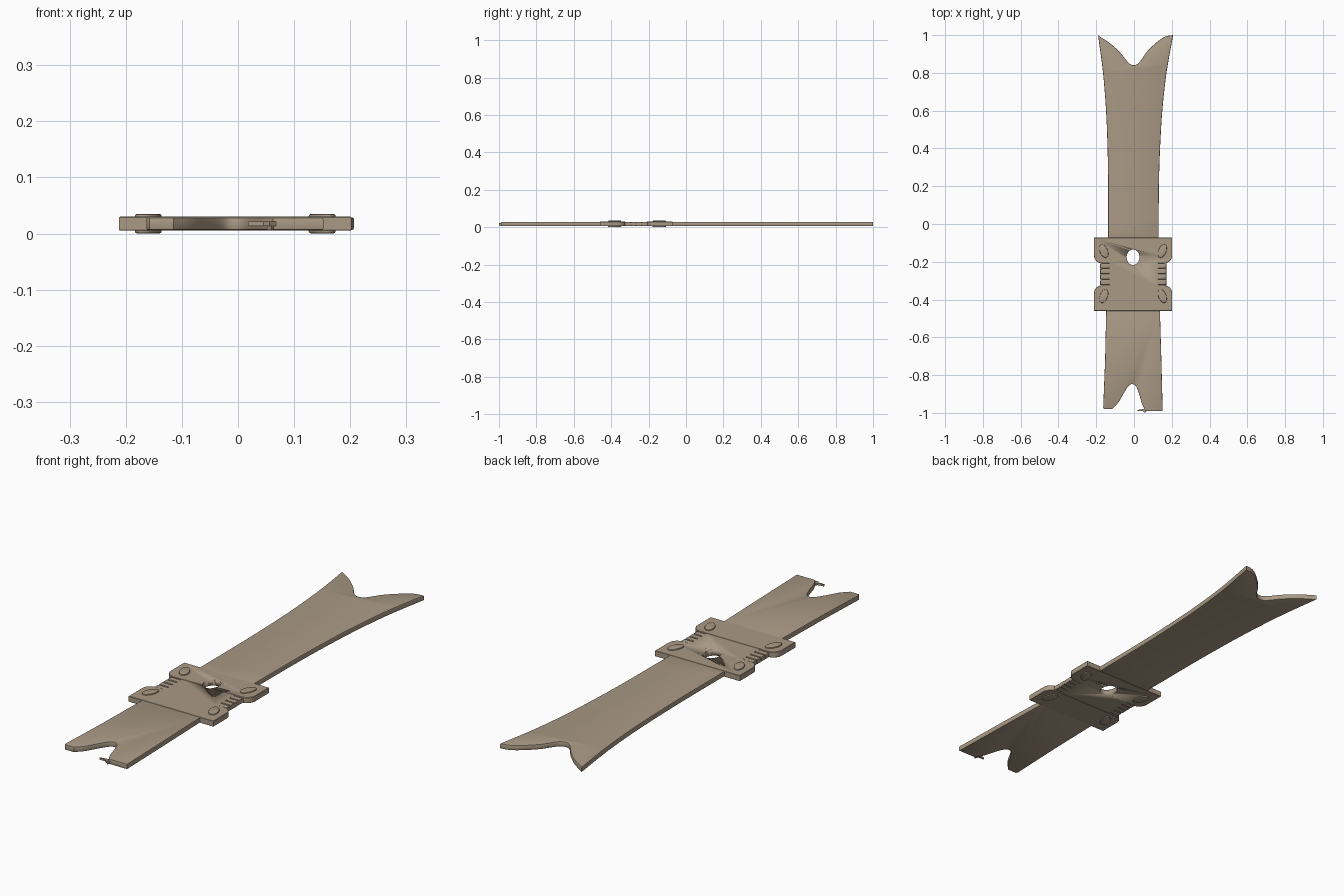
import bpy, bmesh, math
from mathutils import Vector

if "Cube" in bpy.data.objects:
    bpy.data.objects.remove(bpy.data.objects["Cube"])

tan = bpy.data.materials.new("weathered tan")
tan.diffuse_color = (0.40, 0.32, 0.235, 1)
tan.use_nodes = True
tan.node_tree.nodes["Principled BSDF"].inputs["Base Color"].default_value = tan.diffuse_color
MID = 0.0175  # height of the middle plane


def smooth_line(pts, n=5):
    """Catmull-Rom curve through the points."""
    p = [Vector(q) for q in pts]
    p = [2 * p[0] - p[1]] + p + [2 * p[-1] - p[-2]]
    out = []
    for a, b, c, d in zip(p, p[1:], p[2:], p[3:]):
        for i in range(n):
            t = i / n
            out.append(0.5 * (2 * b + (c - a) * t + (2 * a - 5 * b + 4 * c - d) * t * t
                              + (3 * b - a - 3 * c + d) * t ** 3))
    return out + [p[-2]]


def slab(name, outline, half, bevel=0.0, segs=2, mid=MID):
    """Flat plate from an outline, rims rounded on both sides."""
    bm = bmesh.new()
    f = bm.faces.new([bm.verts.new((x, y, mid - half)) for x, y in outline])
    ext = bmesh.ops.extrude_face_region(bm, geom=[f])
    top = [v for v in ext["geom"] if isinstance(v, bmesh.types.BMVert)]
    bmesh.ops.translate(bm, verts=top, vec=(0, 0, 2 * half))
    bmesh.ops.recalc_face_normals(bm, faces=bm.faces)
    if bevel:
        rims = [e for e in bm.edges if abs(e.verts[0].co.z - e.verts[1].co.z) < 1e-6]
        bmesh.ops.bevel(bm, geom=rims, offset=bevel, segments=segs, profile=0.5, affect='EDGES')
    me = bpy.data.meshes.new(name)
    bm.to_mesh(me)
    bm.free()
    me.materials.append(tan)
    ob = bpy.data.objects.new(name, me)
    bpy.context.collection.objects.link(ob)
    bpy.ops.object.select_all(action='DESELECT')
    ob.select_set(True)
    bpy.context.view_layer.objects.active = ob
    bpy.ops.object.shade_smooth_by_angle(angle=math.radians(35))
    return ob


def ellipse(cx, cy, rx, ry, tilt=0.0, n=24):
    c, s = math.cos(tilt), math.sin(tilt)
    pts = [(rx * math.cos(2 * math.pi * i / n), ry * math.sin(2 * math.pi * i / n)) for i in range(n)]
    return [(cx + c * x - s * y, cy + s * x + c * y) for x, y in pts]


# upper blade with flared swallowtail
left = smooth_line([(-.137, -.085), (-.137, .2), (-.14, .4), (-.148, .6), (-.164, .8), (-.19, .998)])
notch = smooth_line([(-.19, .998), (-.125, .955), (-.073, .907), (-.035, .86), (-.013, .843), (.01, .843),
                     (.032, .86), (.068, .912), (.12, .962), (.165, .992), (.207, 1.0)], 4)
right = smooth_line([(.207, 1.0), (.172, .8), (.15, .6), (.138, .4), (.132, .2), (.13, -.085)])
slab("upper_blade", left + notch[1:] + right[1:], 0.0115, 0.004)

# lower blade with uneven notch
notch = smooth_line([(-.115, -.98), (-.083, -.945), (-.052, -.892), (-.028, -.857), (-.01, -.848), (.01, -.858),
                     (.027, -.90), (.043, -.953), (.062, -.99)], 4)
side = [(.152, -.99), (.145, -.72), (.137, -.45), (-.147, -.45), (-.153, -.72), (-.163, -.972), (-.158, -.98)]
slab("lower_blade", notch + side, 0.0115, 0.003)

# torn splinter at the foot of the lower blade
slab("splinter", [(.018, -.985), (.06, -.978), (.068, -.99), (.056, -1.0), (.045, -.99), (.018, -.99)], 0.004)
slab("splinter_tip", [(.052, -.985), (.066, -.985), (.06, -.997)], 0.006, mid=0.012)


# collar: two crossbars with rounded inner corners
def bar(name, outer, inner):
    d = 1 if outer > inner else -1
    r, pts = 0.042, [(-.212, outer)]
    for cx, a0, sx in ((-.212 + r, 180, 1), (.202 - r, 270, 1)):
        for i in range(9):
            a = math.radians(a0 + i * 90 / 8)
            pts.append((cx + r * math.cos(a), inner + d * (r + r * math.sin(a))))
    pts.append((.202, outer))
    return slab(name, pts, 0.0125, 0.0015, 1)


upper_bar = bar("upper_crossbar", -.072, -.208)
lower_bar = bar("lower_crossbar", -.46, -.325)
core = slab("collar_core", [(-.13, -.20), (.128, -.20), (.128, -.335), (-.13, -.335)], 0.0115)

# round hole through the collar
cutter = slab("hole_cutter", ellipse(-.005, -.176, .034, .041, n=32), 0.05)
for ob in (upper_bar, core):
    m = ob.modifiers.new("hole", 'BOOLEAN')
    m.operation, m.object, m.solver = 'DIFFERENCE', cutter, 'EXACT'
    bpy.context.view_layer.objects.active = ob
    bpy.ops.object.modifier_apply(modifier=m.name)
bpy.data.objects.remove(cutter)

# ribbed grips on each side, between the bars
for side_name, x0, x1 in (("left", -.18, -.122), ("right", .12, .172)):
    slab(side_name + "_grip_core", [(x0 + .008, -.20), (x1, -.20), (x1, -.335), (x0 + .008, -.335)], 0.008)
    for i in range(4):
        y = -.2225 - i * .0293
        slab(f"{side_name}_grip_rib_{i + 1}",
             [(x0, y + .0125), (x1, y + .0125), (x1, y - .0125), (x0, y - .0125)], 0.0115, 0.005)

# raised oval studs on both faces, leaning towards the middle
for name, x, y, t in (("upper_left", -.16, -.143, 1), ("upper_right", .15, -.143, -1),
                      ("lower_left", -.16, -.382, -1), ("lower_right", .15, -.382, 1)):
    slab(name + "_stud", ellipse(x, y, .021, .038, t * math.radians(22)), 0.0175, 0.004)
